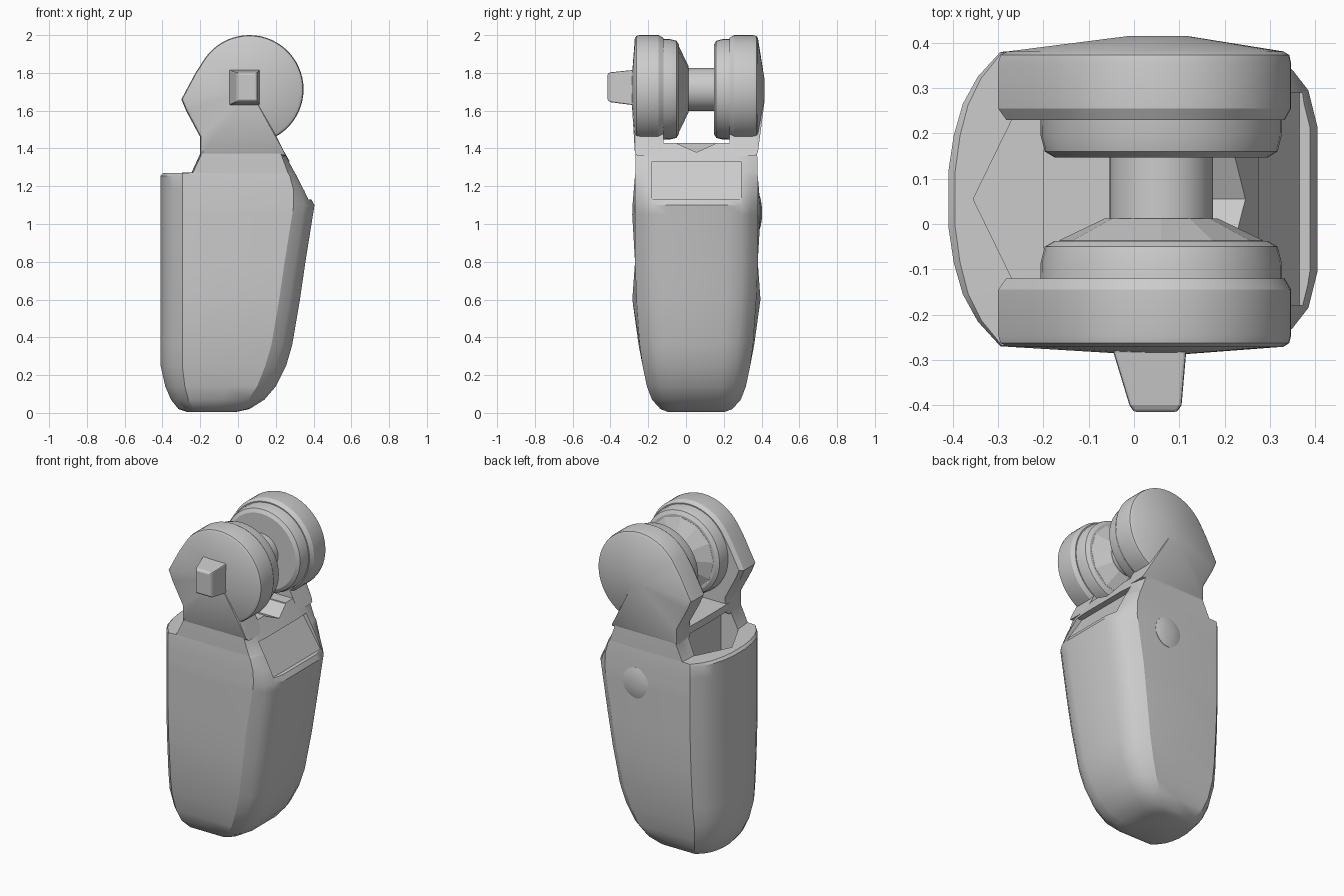
import bpy, bmesh, math
from mathutils import Vector

if "Cube" in bpy.data.objects:
    bpy.data.objects.remove(bpy.data.objects["Cube"])

CY = 0.055                    # y of the middle plane of body and fork
HX, HZ = 0.06, 1.713          # hinge axis


def loft(name, rings, smooth=28):
    """Closed solid through rings of equal point count, capped at both ends."""
    bm = bmesh.new()
    vs = [[bm.verts.new(p) for p in ring] for ring in rings]
    n = len(rings[0])
    for a, b in zip(vs, vs[1:]):
        for i in range(n):
            j = (i + 1) % n
            bm.faces.new((a[i], a[j], b[j], b[i]))
    bm.faces.new(vs[0])
    bm.faces.new(vs[-1])
    bmesh.ops.recalc_face_normals(bm, faces=bm.faces[:])
    me = bpy.data.meshes.new(name)
    bm.to_mesh(me)
    bm.free()
    ob = bpy.data.objects.new(name, me)
    bpy.context.collection.objects.link(ob)
    bpy.ops.object.select_all(action='DESELECT')
    ob.select_set(True)
    bpy.context.view_layer.objects.active = ob
    if smooth:
        bpy.ops.object.shade_smooth_by_angle(angle=math.radians(smooth))
    return ob


def cut(target, cutter):
    bpy.context.view_layer.objects.active = target
    m = target.modifiers.new("cut", 'BOOLEAN')
    m.operation, m.object, m.solver = 'DIFFERENCE', cutter, 'EXACT'
    bpy.ops.object.modifier_apply(modifier=m.name)
    bpy.data.objects.remove(cutter)


def turned(name, steps, x=HX, z=HZ, n=40, smooth=28):
    """Solid of revolution about a y axis, steps = (y, radius)."""
    return loft(name, [[(x + r * math.cos(i * math.tau / n), y, z + r * math.sin(i * math.tau / n))
                        for i in range(n)] for y, r in steps], smooth)


def section(z, l, r, w, mid, kl, kr):
    """Horizontal body section, rounded at the left and right ends."""
    s = w / 0.325
    half = [(l, .06), (l + .012 * kl, .14), (l + .032 * kl, .21), (l + .065 * kl, .27),
            (l + .115 * kl, .325), (l + (r - l) * .55, .325 * mid),
            (r - .11 * kr, .325), (r - .055 * kr, .285), (r - .02 * kr, .24), (r, .16)]
    return ([(x, CY + y * s, z) for x, y in half] +
            [(x, CY - y * s, z) for x, y in reversed(half)])


# Body shell: z, left, right, half width, side bulge, left and right rounding
body = loft("body", [section(*row) for row in [
    (0.005, -.27, -.01, .15, 1, .5, .5),
    (0.02, -.315, .06, .19, 1, .7, .6),
    (0.07, -.355, .14, .235, 1, .8, .8),
    (0.14, -.385, .20, .262, 1, .9, .9),
    (0.25, -.41, .255, .285, 1.0, 1, 1),
    (0.36, -.41, .287, .300, 1.02, 1, 1),
    (0.60, -.41, .328, .317, 1.07, 1, 1),
    (0.80, -.41, .357, .325, 1.0, 1, 1),
    (1.05, -.41, .397, .325, 1.045, 1, 1),
    (1.10, -.41, .405, .325, 1.04, 1, 1),
    (1.18, -.41, .36, .325, 1.02, 1, .6),
    (1.255, -.41, .318, .325, 1, 1, .4),
    (1.27, -.395, .31, .323, 1, .9, .4),
    (1.272, -.25, .308, .323, 1, .1, .4),
    (1.38, -.20, .246, .322, 1, .1, .2),
    (1.43, -.20, .218, .320, 1, .1, .1)]])

# Pocket behind the left rim
pocket = [(-.355, 0), (-.25, .215), (-.14, .2), (-.14, -.2), (-.25, -.215)]
cut(body, loft("pocket_cutter", [[(x, CY + y, z) for x, y in pocket] for z in (.95, 1.385)], 0))

# Sloped recess on the right
recess = [(.235, 1.33), (.365, 1.13), (.5, 1.13), (.5, 1.33)]
cut(body, loft("recess_cutter", [[(x, CY + y, z) for x, z in recess] for y in (-.235, .235)], 0))

# Shallow valley across the top, between the plates
valley = [(-.12, 1.5), (-.1, 1.425), (0, 1.38), (.1, 1.425), (.12, 1.5)]
cut(body, loft("valley_cutter", [[(x, CY + y, z) for y, z in valley] for x in (-.05, .5)], 0))

# Fork plates with teardrop outline, and their inner discs
outline = [(HX + .287 * math.cos(math.radians(a)), HZ + .287 * math.sin(math.radians(a)))
           for a in range(-60, 146, 6)]
outline += [(-.225, 1.80), (-.30, 1.66), (-.275, 1.60), (-.2, 1.46), (-.2, 1.36), (.255, 1.36)]


def plate_ring(y, s):
    return [(HX + (x - HX) * s, y, HZ + (z - HZ) * s) for x, z in outline]


for name, side, peak in (("front", -1, .342), ("back", 1, .36)):
    loft(name + "_fork_plate", [plate_ring(CY + side * y, s) for y, s in
         ((.175, .95), (.2, 1), (.3, 1), (.318, .985), (.326, .94), (peak, .2))])
    turned(name + "_inner_disc", [(CY + side * y, r) for y, r in
           ((.22, .268), (.14, .266), (.105, .257), (.092, .235))])

# Hinge axle and its conical collar
turned("axle", [(-.06, .114), (.17, .114)])
turned("axle_collar", [(-.06, .225), (-.036, .225), (.012, .125)], n=12, smooth=0)


# Square tapered peg on the front
def rect(y, x0, x1, z0, z1):
    return [(x0, y, z0), (x1, y, z0), (x1, y, z1), (x0, y, z1)]


peg = loft("peg", [rect(-.25, -.055, .117, 1.625, 1.825), rect(-.285, -.045, .115, 1.63, 1.815),
                   rect(-.40, -.01, .105, 1.645, 1.803), rect(-.415, .0, .095, 1.655, 1.795)], 0)
bev = peg.modifiers.new("soft_edges", 'BEVEL')
bev.width, bev.segments = .006, 2

# Rivet button on the back
turned("rivet", [(.36, .1), (.388, .095), (.396, .07), (.402, .03)], x=.07, z=1.06, n=24, smooth=50)
